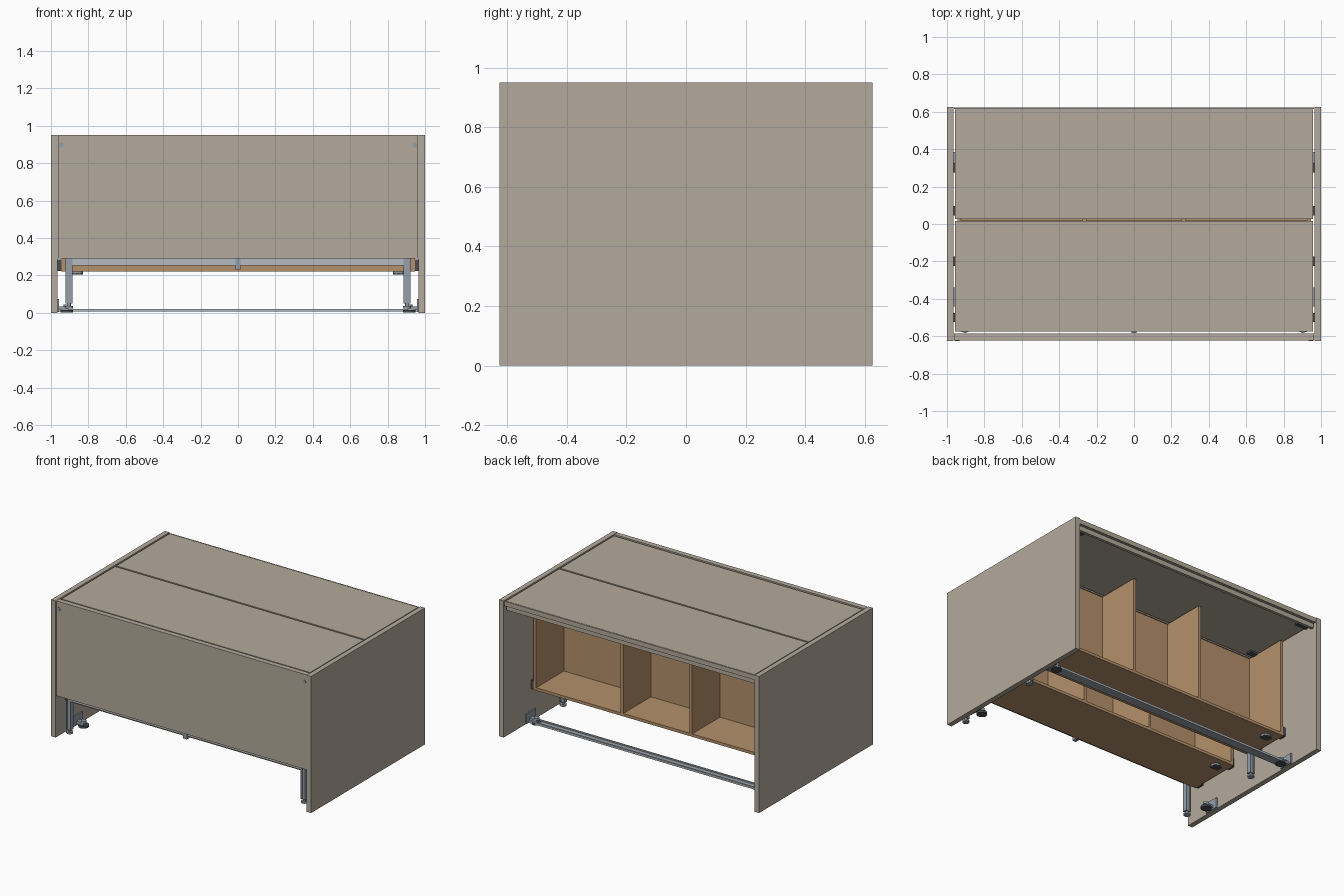
import bpy, math

if "Cube" in bpy.data.objects:
    bpy.data.objects.remove(bpy.data.objects["Cube"])


def material(name, rgb):
    m = bpy.data.materials.new(name)
    m.diffuse_color = (*rgb, 1.0)
    m.use_nodes = True
    m.node_tree.nodes["Principled BSDF"].inputs["Base Color"].default_value = m.diffuse_color
    return m


TAUPE = material("taupe board", (0.456, 0.402, 0.328))
WOOD = material("natural wood", (0.46, 0.28, 0.145))
STEEL = material("blue grey steel", (0.30, 0.35, 0.40))
LIGHT = material("light grey metal", (0.47, 0.50, 0.53))
DARK = material("dark grey fitting", (0.07, 0.075, 0.085))


def box(name, x, y, z, mat):
    """Box from (min, max) ranges on each axis."""
    bpy.ops.mesh.primitive_cube_add(
        size=1, location=[(a + b) / 2 for a, b in (x, y, z)])
    o = bpy.context.object
    o.name = name
    o.scale = [abs(b - a) for a, b in (x, y, z)]
    bpy.ops.object.transform_apply(location=False, rotation=False, scale=True)
    o.data.materials.append(mat)
    return o


def disc(name, loc, radius, depth, mat, axis="Z"):
    rot = {"Z": (0, 0, 0), "X": (0, math.pi / 2, 0), "Y": (math.pi / 2, 0, 0)}[axis]
    bpy.ops.mesh.primitive_cylinder_add(
        vertices=24, radius=radius, depth=depth, location=loc, rotation=rot)
    o = bpy.context.object
    o.name = name
    o.data.materials.append(mat)
    bpy.ops.object.shade_smooth_by_angle()
    return o


def span(s, a, b):
    """Mirror an x range to side s."""
    return tuple(sorted((s * a, s * b)))


# Outer boards
for s, side in ((-1, "left"), (1, "right")):
    box(f"{side}_side_panel", span(s, 0.965, 1.0), (-0.625, 0.625), (0, 0.95), TAUPE)
box("front_panel", (-0.963, 0.963), (-0.622, -0.586), (0.29, 0.95), TAUPE)
box("top_panel_front", (-0.957, 0.957), (-0.574, 0.016), (0.912, 0.947), TAUPE)
box("top_panel_rear", (-0.957, 0.957), (0.028, 0.612), (0.912, 0.947), TAUPE)
box("rear_top_rail", (-0.963, 0.963), (0.614, 0.622), (0.915, 0.947), TAUPE)
box("rear_under_rail", (-0.957, 0.957), (0.585, 0.605), (0.88, 0.912), TAUPE)


# Open storage units, both facing the back
def storage(name, y0, y1):
    z0, z1, t, w = 0.222, 0.905, 0.02, 0.945
    box(f"{name}_bottom", (-w, w), (y0, y1), (z0, z0 + t), WOOD)
    box(f"{name}_back_board", (-w + t, w - t), (y0, y0 + t), (z0 + t, z1), WOOD)
    for s in (-1, 1):
        box(f"{name}_end", span(s, w - t, w), (y0, y1), (z0 + t, z1), WOOD)
        box(f"{name}_divider", span(s, 0.255, 0.275), (y0 + t, y1), (z0 + t, z1), WOOD)
        # mounting pads under the unit
        disc(f"{name}_pad", (s * 0.86, y1 - 0.07, z0 - 0.006), 0.03, 0.012, STEEL)
        box(f"{name}_pad_plate", span(s, 0.83, 0.89), (y1 - 0.09, y1 - 0.05),
            (z0 - 0.018, z0 - 0.012), DARK)


storage("rear_storage", 0.0, 0.325)
storage("front_storage", -0.53, -0.16)

# Metal beam behind the front panel with a centre stub
box("front_beam", (-0.89, 0.89), (-0.575, -0.545), (0.252, 0.31), LIGHT)
box("centre_stub", (-0.014, 0.014), (-0.582, -0.55), (0.232, 0.30), STEEL)


# Legs made of a grooved bar with a small foot
def leg(s, y, top):
    box("leg_core", span(s, 0.888, 0.918), (y - 0.012, y + 0.012), (0.05, top), STEEL)
    for x in (0.89, 0.916):
        box("leg_rib", span(s, x - 0.005, x + 0.005), (y - 0.017, y + 0.017),
            (0.05, top), STEEL)
    disc("leg_stem", (s * 0.903, y, 0.04), 0.009, 0.03, STEEL)
    disc("leg_foot", (s * 0.903, y, 0.03), 0.022, 0.012, STEEL)


# Floor brackets fixed to the side panels
def floor_bracket(s, y):
    box("bracket_plate", span(s, 0.956, 0.965), (y - 0.05, y + 0.05), (0.005, 0.075), STEEL)
    box("bracket_arm", span(s, 0.905, 0.957), (y - 0.018, y + 0.018), (0.014, 0.034), STEEL)
    disc("bracket_pad", (s * 0.915, y, 0.008), 0.034, 0.014, DARK)
    disc("bracket_knob", (s * 0.915, y, 0.036), 0.018, 0.016, STEEL)


for s in (-1, 1):
    leg(s, -0.56, 0.29)
    leg(s, 0.06, 0.222)
    floor_bracket(s, -0.39)
    floor_bracket(s, 0.335)
    # bolt covers on the front panel
    disc("bolt_cover", (s * 0.945, -0.622, 0.897), 0.013, 0.006, STEEL, "Y")
    # hinge fittings under the top
    for y in (0.55, 0.08, -0.52):
        box("top_fitting", span(s, 0.87, 0.955), (y - 0.02, y + 0.02), (0.9, 0.912), DARK)
    # side connectors beside the storage units
    for y in (0.3, 0.07, -0.2, -0.5):
        box("side_connector", span(s, 0.945, 0.965), (y - 0.025, y + 0.025),
            (0.225, 0.285), DARK)

# Floor rail: flat bar with two raised ridges
box("floor_rail", (-0.96, 0.96), (0.305, 0.365), (0.006, 0.014), STEEL)
for y in (0.31, 0.36):
    box("floor_rail_ridge", (-0.96, 0.96), (y - 0.006, y + 0.006), (0.006, 0.02), LIGHT)
